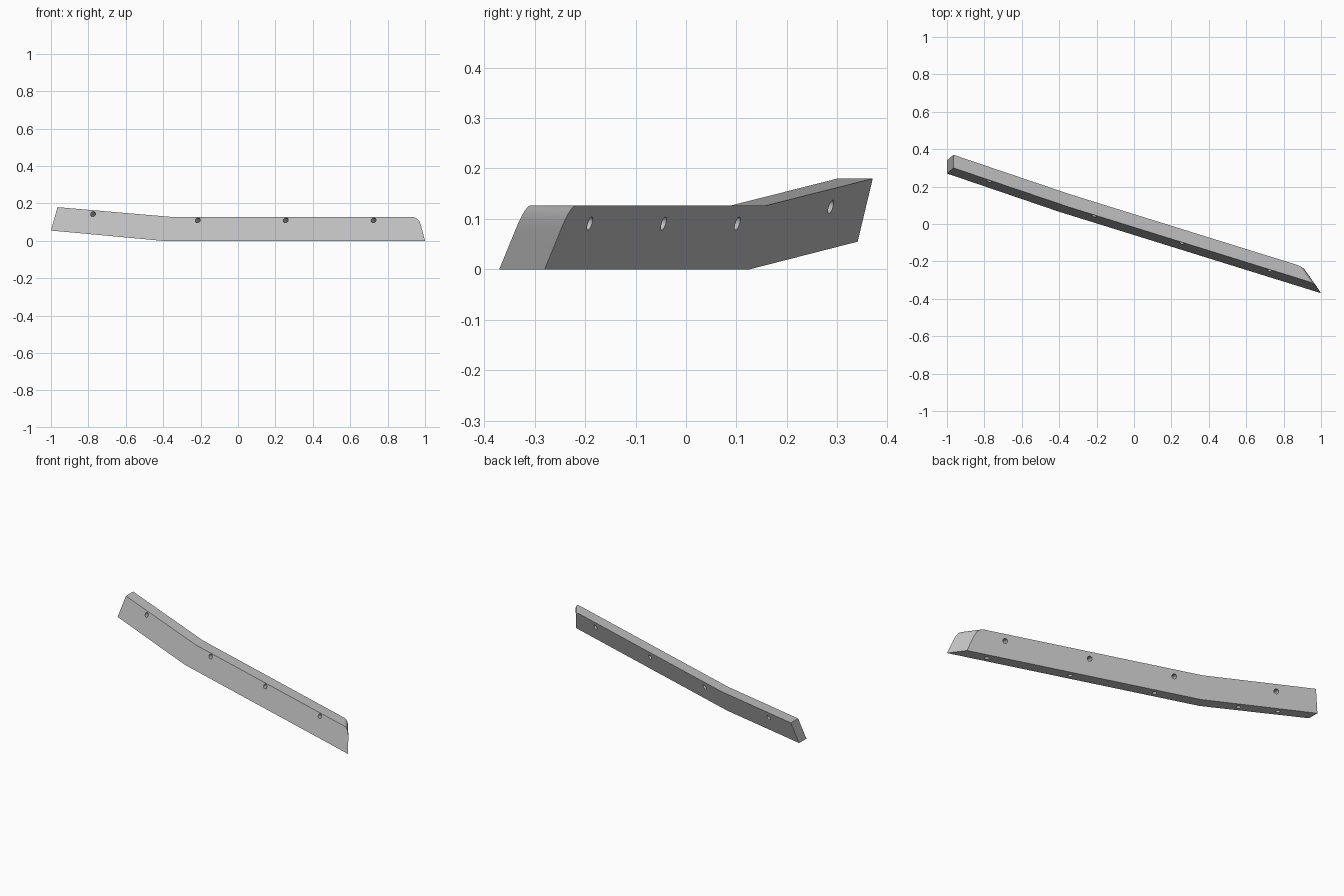
import bpy, bmesh
from mathutils import Vector

if "Cube" in bpy.data.objects:
    bpy.data.objects.remove(bpy.data.objects["Cube"], do_unlink=True)

# The broad faces lie in parallel leaning planes: y = base + SLOPE*x + LEAN*z
SLOPE, LEAN, FRONT, DEPTH = -0.311, 0.327, -0.059, 0.07
NORMAL = Vector((-SLOPE, 1, -LEAN)).normalized()
UP = (Vector((0, 0, 1)) - NORMAL * NORMAL.z).normalized()


def on_plane(x, z, offset=0):
    return Vector((x, FRONT + offset + SLOPE * x + LEAN * z, z))


# One grey material
grey = bpy.data.materials.new("plain grey")
grey.use_nodes = True
colour = (0.52, 0.52, 0.52, 1)
grey.diffuse_color = colour
grey.node_tree.nodes["Principled BSDF"].inputs["Base Color"].default_value = colour


def make_object(name, bm):
    bmesh.ops.recalc_face_normals(bm, faces=bm.faces)
    mesh = bpy.data.meshes.new(name)
    bm.to_mesh(mesh)
    bm.free()
    mesh.materials.append(grey)
    obj = bpy.data.objects.new(name, mesh)
    bpy.context.collection.objects.link(obj)
    return obj


# Bar outline: x, z, and x shift from the front face to the back face
outline = [(-0.965, 0.18, 0), (-1, 0.055, 0), (-0.404, 0, 0.037), (1, 0, -0.064)]
start, corner, end = Vector((0.979, 0.08)), Vector((0.967, 0.127)), Vector((0.931, 0.127))
STEPS = 10
for i in range(STEPS + 1):
    t = i / STEPS
    p = start.lerp(corner, t).lerp(corner.lerp(end, t), t)
    outline.append((p.x, p.y, -0.064))
outline.append((-0.346, 0.127, 0))

bm = bmesh.new()
front = [bm.verts.new(on_plane(x, z)) for x, z, s in outline]
back = [bm.verts.new(on_plane(x + s, z, DEPTH)) for x, z, s in outline]
bm.faces.new(front)
bm.faces.new(back[::-1])
for i in range(len(front)):
    j = (i + 1) % len(front)
    bm.faces.new((front[i], back[i], back[j], front[j]))
bar = make_object("bent_bar", bm)


# Drill shapes: bolt holes through the bar and blind holes in the underside
def add_drill(bm, centre, axis, radius, length):
    turn = axis.to_track_quat("Z", "Y").to_matrix().to_4x4()
    turn.translation = centre
    bmesh.ops.create_cone(bm, cap_ends=True, segments=24, radius1=radius,
                          radius2=radius, depth=length, matrix=turn)


bm = bmesh.new()
for x, z in [(-0.775, 0.143), (-0.215, 0.11), (0.255, 0.11), (0.725, 0.11)]:
    add_drill(bm, on_plane(x, z), NORMAL, 0.0138, 0.3)
for x in (-0.807, -0.592, -0.129, 0.34, 0.803):
    z = max(0, (-0.404 - x) * 0.0923)
    add_drill(bm, on_plane(x, z, DEPTH / 2), UP, 0.012, 0.12)
drills = make_object("hole_cutter", bm)
drills.hide_render = True

cut = bar.modifiers.new("holes", "BOOLEAN")
cut.operation = "DIFFERENCE"
cut.solver = "EXACT"
cut.object = drills

bpy.ops.object.select_all(action="DESELECT")
bar.select_set(True)
bpy.context.view_layer.objects.active = bar
bpy.ops.object.modifier_apply(modifier=cut.name)
bpy.data.objects.remove(drills, do_unlink=True)
bpy.ops.object.shade_smooth_by_angle(angle=0.5)
# Keep the shallow bend crisp by shading the large faces flat
for face in bar.data.polygons:
    if face.area > 0.01:
        face.use_smooth = False
